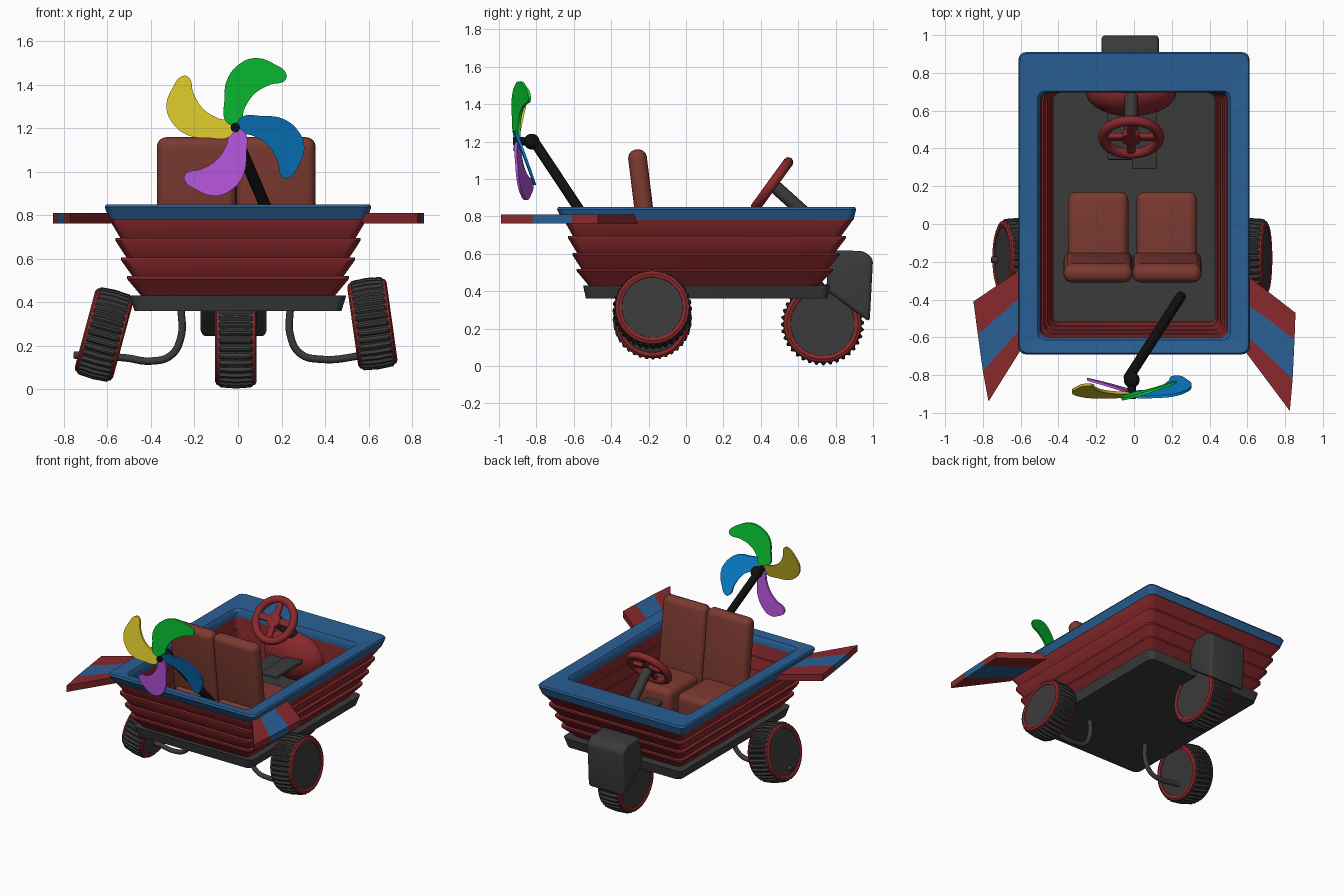
import bpy, bmesh, math
from mathutils import Matrix, Vector

if "Cube" in bpy.data.objects:
    bpy.data.objects.remove(bpy.data.objects["Cube"])

def mat(name, r, g, b):
    m = bpy.data.materials.new(name)
    m.diffuse_color = (r, g, b, 1)
    m.use_nodes = True
    m.node_tree.nodes["Principled BSDF"].inputs["Base Color"].default_value = m.diffuse_color
    return m

RED = mat("red", 0.25, 0.022, 0.025)
LEATHER = mat("seat_brown", 0.20, 0.042, 0.03)
BLUE = mat("blue", 0.023, 0.115, 0.30)
GREY = mat("dark_grey", 0.043, 0.043, 0.043)
BLACK = mat("black", 0.005, 0.005, 0.005)
GREEN = mat("green", 0.003, 0.60, 0.035)
YELLOW = mat("yellow", 0.66, 0.53, 0.02)
SKY = mat("sky_blue", 0.003, 0.23, 0.65)
PURPLE = mat("purple", 0.50, 0.095, 0.76)

def smooth(ob, angle=35):
    bpy.ops.object.select_all(action='DESELECT')
    ob.select_set(True)
    bpy.context.view_layer.objects.active = ob
    bpy.ops.object.shade_smooth_by_angle(angle=math.radians(angle))
    return ob

def finish(bm, name, material, M=None):
    if M:
        bm.transform(M)
    bmesh.ops.recalc_face_normals(bm, faces=bm.faces)
    me = bpy.data.meshes.new(name)
    bm.to_mesh(me)
    bm.free()
    me.materials.append(material)
    ob = bpy.data.objects.new(name, me)
    bpy.context.collection.objects.link(ob)
    return smooth(ob)

def loft(name, rings, material, closed=False, bevel=0, M=None):
    bm = bmesh.new()
    vs = [[bm.verts.new(p) for p in r] for r in rings]
    n = len(vs[0])
    pairs = list(zip(vs, vs[1:])) + ([(vs[-1], vs[0])] if closed else [])
    for a, b in pairs:
        for i in range(n):
            j = (i + 1) % n
            bm.faces.new((a[i], a[j], b[j], b[i]))
    if not closed:
        bm.faces.new(vs[0])
        bm.faces.new(vs[-1])
    if bevel:
        bmesh.ops.bevel(bm, geom=bm.edges[:], offset=bevel, segments=4, profile=0.5, affect='EDGES')
    return finish(bm, name, material, M)

def rect(hx, y0, y1, z, r=0.04, n=4):
    """Rounded rectangle ring at height z."""
    out = []
    for k, (x, y) in enumerate([(hx - r, y1 - r), (r - hx, y1 - r), (r - hx, y0 + r), (hx - r, y0 + r)]):
        for i in range(n + 1):
            a = math.pi / 2 * (k + i / n)
            out.append((x + r * math.cos(a), y + r * math.sin(a), z))
    return out

def box(name, size, M, material, bevel=0.02):
    bm = bmesh.new()
    bmesh.ops.create_cube(bm, size=1, matrix=Matrix.Diagonal((*size, 1)))
    bmesh.ops.bevel(bm, geom=bm.edges[:], offset=bevel, segments=5, profile=0.5, affect='EDGES')
    return finish(bm, name, material, M)

def circle(x, r, n=64, teeth=0):
    """Ring around the x axis, optionally notched into treads."""
    pts = []
    for i in range(n):
        a = 2 * math.pi * i / n
        q = r - (teeth if i % 4 > 1 else 0)
        pts.append((x, q * math.cos(a), q * math.sin(a)))
    return pts

def curve_mesh(name, pts, material, cyclic=False, depth=0.0, extrude=0.0):
    cu = bpy.data.curves.new(name, 'CURVE')
    cu.dimensions = '2D' if cyclic else '3D'
    cu.fill_mode = 'BOTH' if cyclic else 'FULL'
    cu.bevel_depth, cu.extrude, cu.bevel_resolution = depth, extrude, 4
    cu.use_fill_caps = True
    cu.resolution_u = 8
    sp = cu.splines.new('BEZIER')
    sp.bezier_points.add(len(pts) - 1)
    for b, p in zip(sp.bezier_points, pts):
        b.co = p
        b.handle_left_type = b.handle_right_type = 'AUTO'
    sp.use_cyclic_u = cyclic
    ob = bpy.data.objects.new(name, cu)
    bpy.context.collection.objects.link(ob)
    bpy.ops.object.select_all(action='DESELECT')
    ob.select_set(True)
    bpy.context.view_layer.objects.active = ob
    bpy.ops.object.convert(target='MESH')
    ob = bpy.context.view_layer.objects.active
    ob.data.materials.clear()
    ob.data.materials.append(material)
    return smooth(ob)

T = Matrix.Translation
def R(deg, axis):
    return Matrix.Rotation(math.radians(deg), 4, axis)

# Chassis plate and cabin floor
loft("chassis_plate", [rect(0.475, -0.535, 0.755, 0.36), rect(0.497, -0.55, 0.77, 0.43)], GREY)
loft("cabin_floor", [rect(0.44, -0.52, 0.70, 0.432), rect(0.44, -0.52, 0.70, 0.45)], GREY)

# Lapped-board hull, outside then inside
hull = []
for z0, z1, b, t in [(0.43, 0.52, (0.445, -0.52, 0.705), (0.51, -0.585, 0.785)),
                     (0.52, 0.605, (0.485, -0.56, 0.76), (0.537, -0.607, 0.82)),
                     (0.605, 0.695, (0.512, -0.582, 0.795), (0.563, -0.63, 0.855)),
                     (0.695, 0.79, (0.54, -0.605, 0.83), (0.59, -0.652, 0.89))]:
    hull += [rect(*b, z0), rect(*t, z1 - 0.012), rect(*t, z1)]
for z1, z0, w in [(0.79, 0.70, 0.50), (0.70, 0.61, 0.478), (0.61, 0.52, 0.458), (0.52, 0.44, 0.44)]:
    hull += [rect(w, -w - 0.10, 0.70, z1), rect(w - 0.012, -w - 0.085, 0.695, z0)]
loft("hull_boards", hull, RED, closed=True)

# Blue rim
loft("hull_rim", [rect(0.592, -0.66, 0.895, 0.78), rect(0.612, -0.69, 0.91, 0.838), rect(0.605, -0.683, 0.903, 0.85),
                  rect(0.51, -0.615, 0.705, 0.842), rect(0.495, -0.60, 0.695, 0.82), rect(0.495, -0.60, 0.695, 0.78)],
     BLUE, closed=True)

# Striped side fins
fins = {"left": ([(-0.57, -0.22), (-0.57, -0.36), (-0.57, -0.52), (-0.57, -0.62)],
                 [(-0.85, -0.41), (-0.827, -0.585), (-0.80, -0.78), (-0.77, -0.94)]),
        "right": ([(0.57, -0.25), (0.57, -0.40), (0.57, -0.565), (0.57, -0.65)],
                  [(0.855, -0.47), (0.85, -0.61), (0.84, -0.82), (0.825, -0.99)])}
for side, (a, b) in fins.items():
    for i in range(3):
        quad = [a[i], b[i], b[i + 1], a[i + 1]]
        loft(f"{side}_fin_stripe_{i + 1}", [[(x, y, z) for x, y in quad] for z in (0.762, 0.81)], (RED, BLUE, RED)[i])

# Wheels: treaded tyre, red side rings, dark hub
def wheel(name, loc, tilt, s=1.0):
    M = T(loc) @ R(tilt, 'Y') @ Matrix.Scale(s, 4)
    prof = [(-0.08, 0.17, 0), (-0.08, 0.209, 0.004), (-0.07, 0.218, 0.012), (0, 0.223, 0.013),
            (0.07, 0.218, 0.012), (0.08, 0.209, 0.004), (0.08, 0.17, 0)]
    loft(name + "_tyre", [circle(x, r, 144, t) for x, r, t in prof], GREY, M=M)
    loft(name + "_hub", [circle(-0.086, 0.172), circle(0.086, 0.172)], GREY, M=M)
    for s2 in (-1, 1):
        loft(f"{name}_ring_{'inner' if s2 < 0 else 'outer'}",
             [circle(s2 * x, r) for x, r in [(0.072, 0.209), (0.088, 0.206), (0.096, 0.19), (0.09, 0.172), (0.072, 0.166)]],
             RED, closed=True, M=M)

wheel("steered_wheel", (-0.01, 0.73, 0.227), 0)
wheel("left_wheel", (-0.615, -0.18, 0.252), 15, 0.95)
wheel("right_wheel", (0.617, -0.18, 0.302), -8, 0.95)

# Bent axle pipes
curve_mesh("left_axle", [(-0.262, -0.19, 0.38), (-0.262, -0.19, 0.24), (-0.31, -0.19, 0.155), (-0.40, -0.19, 0.13),
                         (-0.52, -0.19, 0.145), (-0.755, -0.19, 0.158)], GREY, depth=0.017)
curve_mesh("right_axle", [(0.24, -0.19, 0.38), (0.24, -0.19, 0.25), (0.285, -0.19, 0.165), (0.38, -0.19, 0.138),
                          (0.60, -0.19, 0.16)], GREY, depth=0.017)

# Mudguard block over the steered wheel
guard = [(0.755, 0.62), (0.95, 0.615), (1.0, 0.575), (0.982, 0.235), (0.755, 0.40)]
loft("mudguard", [[(x, y, z) for y, z in guard] for x in (-0.172, 0.132)], GREY, bevel=0.022)

# Seats
for side, x in (("left", -0.19), ("right", 0.174)):
    box(side + "_seat_cushion", (0.32, 0.45, 0.22), T((x, -0.055, 0.56)), LEATHER, 0.045)
    box(side + "_seat_back", (0.365, 0.10, 0.62), T((x, -0.227, 0.85)) @ R(7, 'X'), LEATHER, 0.045)

# Dashboard bulge, cut flat against the wall
bm = bmesh.new()
bmesh.ops.create_uvsphere(bm, u_segments=40, v_segments=24, radius=1)
bmesh.ops.bisect_plane(bm, geom=bm.verts[:] + bm.edges[:] + bm.faces[:], plane_co=(0, 0, 0), plane_no=(0, 1, 0), clear_outer=True)
finish(bm, "dashboard", RED, T((-0.015, 0.70, 0.62)) @ Matrix.Diagonal((0.24, 0.13, 0.18, 1)))

# Trays under the steering wheel
box("left_pedal_tray", (0.13, 0.32, 0.03), T((-0.075, 0.50, 0.62)), GREY, 0.008)
box("right_pedal_tray", (0.13, 0.36, 0.03), T((0.055, 0.47, 0.64)), GREY, 0.008)

# Steering wheel and column
S = T((-0.015, 0.46, 0.97)) @ R(54, 'X')
major, minor = 0.148, 0.027
torus = []
for i in range(48):
    a = 2 * math.pi * i / 48
    torus.append([((major + minor * math.cos(b)) * math.cos(a), (major + minor * math.cos(b)) * math.sin(a), minor * math.sin(b))
                  for b in [2 * math.pi * j / 12 for j in range(12)]])
loft("steering_rim", torus, RED, closed=True, M=S)
for i in range(2):
    box(f"steering_spoke_{i + 1}", (0.29, 0.045, 0.03), S @ R(90 * i, 'Z'), RED, 0.01)
loft("steering_hub", [circle(-0.02, 0.05, 32), circle(0.02, 0.05, 32)], RED, M=S @ R(90, 'Y'))
curve_mesh("steering_column", [(-0.015, 0.475, 0.96), (-0.015, 0.72, 0.74)], GREY, depth=0.036)

# Pinwheel pole, joint and axle
curve_mesh("pinwheel_pole", [(0.25, -0.38, 0.55), (-0.03, -0.815, 1.205)], BLACK, depth=0.027)
bm = bmesh.new()
bmesh.ops.create_uvsphere(bm, u_segments=24, v_segments=16, radius=0.042)
finish(bm, "pinwheel_joint", BLACK, T((-0.012, -0.825, 1.20)))
curve_mesh("pinwheel_axle", [(-0.012, -0.82, 1.20), (-0.012, -0.925, 1.203)], BLACK, depth=0.022)

# Curled, pitched pinwheel blades
outline = [(-8, 4), (-11, 28), (-8, 48), (4, 63), (20, 69), (39, 63), (51, 53), (50, 47), (34, 42), (19, 33), (9, 18), (4, 3)]
for k, (cname, m) in enumerate([("green", GREEN), ("yellow", YELLOW), ("purple", PURPLE), ("blue", SKY)]):
    ob = curve_mesh(cname + "_blade", [(u / 218, v / 218, 0) for u, v in outline], m, cyclic=True, extrude=0.007)
    for v in ob.data.vertices:
        u, w = v.co.x, v.co.z
        p = R(90 * k, 'Z') @ Vector((v.co.x, v.co.y, 0))
        v.co = (p.x - 0.012, -0.90 + 0.30 * u + 0.03 * p.x - 0.06 * p.y + w, p.y + 1.205)
    ob.data.flip_normals()
